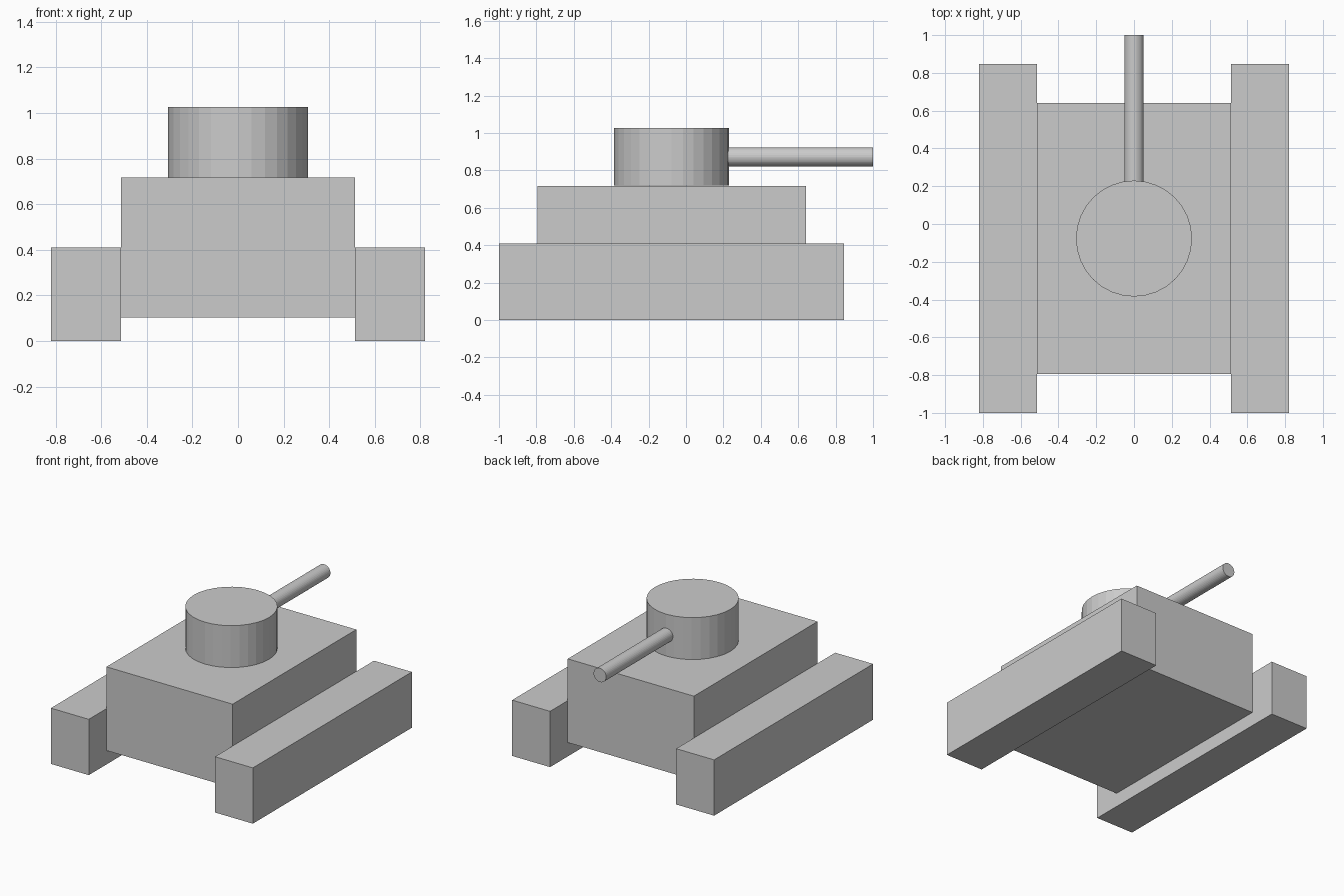
import bpy
from math import pi

if "Cube" in bpy.data.objects:
    bpy.data.objects.remove(bpy.data.objects["Cube"])

CY = -0.077  # common centre of hull, tracks and turret along y


def box(name, centre, size):
    bpy.ops.mesh.primitive_cube_add(size=1, location=centre)
    ob = bpy.context.object
    ob.name = name
    ob.scale = size
    bpy.ops.object.transform_apply(location=False, rotation=False, scale=True)
    return ob


def cylinder(name, centre, radius, depth, sides=32, rotation=(0, 0, 0)):
    bpy.ops.mesh.primitive_cylinder_add(vertices=sides, radius=radius, depth=depth,
                                        location=centre, rotation=rotation)
    bpy.context.object.name = name
    return bpy.context.object


# Hull, raised off the ground
box("hull", (0, CY, 0.41), (1.026, 1.436, 0.615))

# Tracks on both sides
for side, label in ((-1, "left"), (1, "right")):
    box(label + "_track", (side * 0.667, CY, 0.205), (0.308, 1.846, 0.41))

# Turret
cylinder("turret", (0, CY, 0.872), 0.307, 0.308)

# Gun barrel, rooted just inside the turret wall
cylinder("gun_barrel", (0, 0.59, 0.872), 0.051, 0.82, rotation=(pi / 2, 0, 0))
